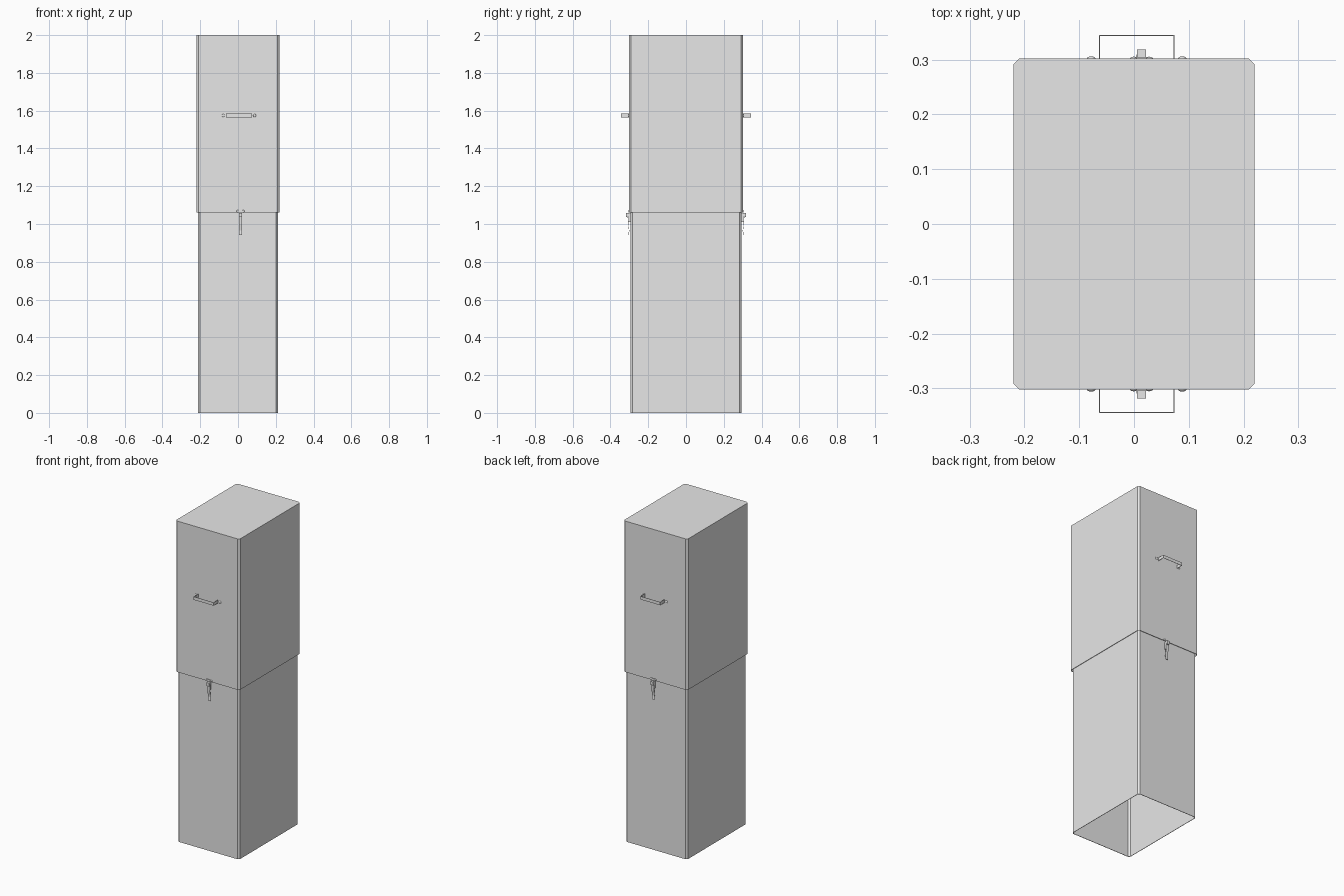
import bpy, bmesh
from mathutils import Matrix, Vector

cube = bpy.data.objects.get("Cube")
if cube:
    bpy.data.objects.remove(cube, do_unlink=True)

grey = bpy.data.materials.new("light_grey")
grey.diffuse_color = (0.8, 0.8, 0.8, 1)
grey.use_nodes = True
grey.node_tree.nodes["Principled BSDF"].inputs["Base Color"].default_value = (0.8, 0.8, 0.8, 1)


def finish(name, bm, thickness=0, mirror=False, offset=-1):
    bmesh.ops.recalc_face_normals(bm, faces=bm.faces)
    mesh = bpy.data.meshes.new(name)
    bm.to_mesh(mesh)
    bm.free()
    mesh.materials.append(grey)
    obj = bpy.data.objects.new(name, mesh)
    bpy.context.collection.objects.link(obj)
    if thickness:
        mod = obj.modifiers.new("sheet", 'SOLIDIFY')
        mod.thickness = thickness
        mod.offset = offset
    if mirror:
        mod = obj.modifiers.new("front_and_back", 'MIRROR')
        mod.use_axis = (False, True, False)
        mod.use_mirror_merge = False
    return obj


def shell(name, hx, hy, z0, z1, corner, capped):
    """Sheet metal tube with chamfered corners, open below."""
    c = corner
    ring = [(hx, c - hy), (hx, hy - c), (hx - c, hy), (c - hx, hy),
            (-hx, hy - c), (-hx, c - hy), (c - hx, -hy), (hx - c, -hy)]
    bm = bmesh.new()
    low = [bm.verts.new((x, y, z0)) for x, y in ring]
    high = [bm.verts.new((x, y, z1)) for x, y in ring]
    for i in range(len(ring)):
        j = (i + 1) % len(ring)
        bm.faces.new((low[i], low[j], high[j], high[i]))
    # keep the cap on the lid so normals point outward before thickening
    if capped:
        bm.faces.new(high)
    return finish(name, bm, 0.003)


def strap(name, points, width):
    """Thin bent strip following a path, swept along the width vector."""
    bm = bmesh.new()
    w = Vector(width) / 2
    a = [bm.verts.new(Vector(p) - w) for p in points]
    b = [bm.verts.new(Vector(p) + w) for p in points]
    for i in range(len(points) - 1):
        bm.faces.new((a[i], a[i + 1], b[i + 1], b[i]))
    return finish(name, bm, 0.002, True, 0)


def block(name, lo, hi):
    bm = bmesh.new()
    lo, hi = Vector(lo), Vector(hi)
    bmesh.ops.create_cube(bm, size=1, matrix=Matrix.Translation((lo + hi) / 2)
                          @ Matrix.Diagonal((*(hi - lo), 1)))
    return finish(name, bm, mirror=True)


def rivet(name, x, y, z, r):
    bm = bmesh.new()
    bmesh.ops.create_uvsphere(bm, u_segments=12, v_segments=8, radius=r,
                              matrix=Matrix.Translation((x, y, z))
                              @ Matrix.Diagonal((1, 0.45, 1, 1)))
    for f in bm.faces:
        f.smooth = True
    return finish(name, bm, mirror=True)


# Case: inner sleeve and the larger lid that slides over it
shell("lower_sleeve", 0.212, 0.293, 0, 1.99, 0.01, False)
shell("lid", 0.22, 0.302, 1.06, 2, 0.011, True)

# Carrying handles
strap("handle", [(-0.063, -0.302, 1.574), (-0.063, -0.344, 1.574),
                 (0.073, -0.344, 1.574), (0.073, -0.302, 1.574)], (0, 0, 0.02))
for label, x in (("right", -0.078), ("left", 0.088)):
    rivet("handle_rivet_" + label, x, -0.302, 1.574, 0.008)

# Toggle latches across the lid seam
cx = 0.0135
block("latch_catch_plate", (cx - 0.012, -0.305, 1.06), (cx + 0.012, -0.302, 1.072))
for label, dx in (("right", -0.014), ("left", 0.014)):
    rivet("catch_rivet_" + label, cx + dx, -0.302, 1.067, 0.007)
block("latch_hook", (cx - 0.008, -0.318, 1.036), (cx + 0.008, -0.303, 1.058))
block("latch_base", (cx - 0.007, -0.304, 1.01), (cx + 0.007, -0.292, 1.055))
strap("latch_lever", [(cx, -0.308, 1.045), (cx, -0.306, 1.0),
                      (cx, -0.301, 0.965), (cx, -0.304, 0.942)], (0.017, 0, 0))
